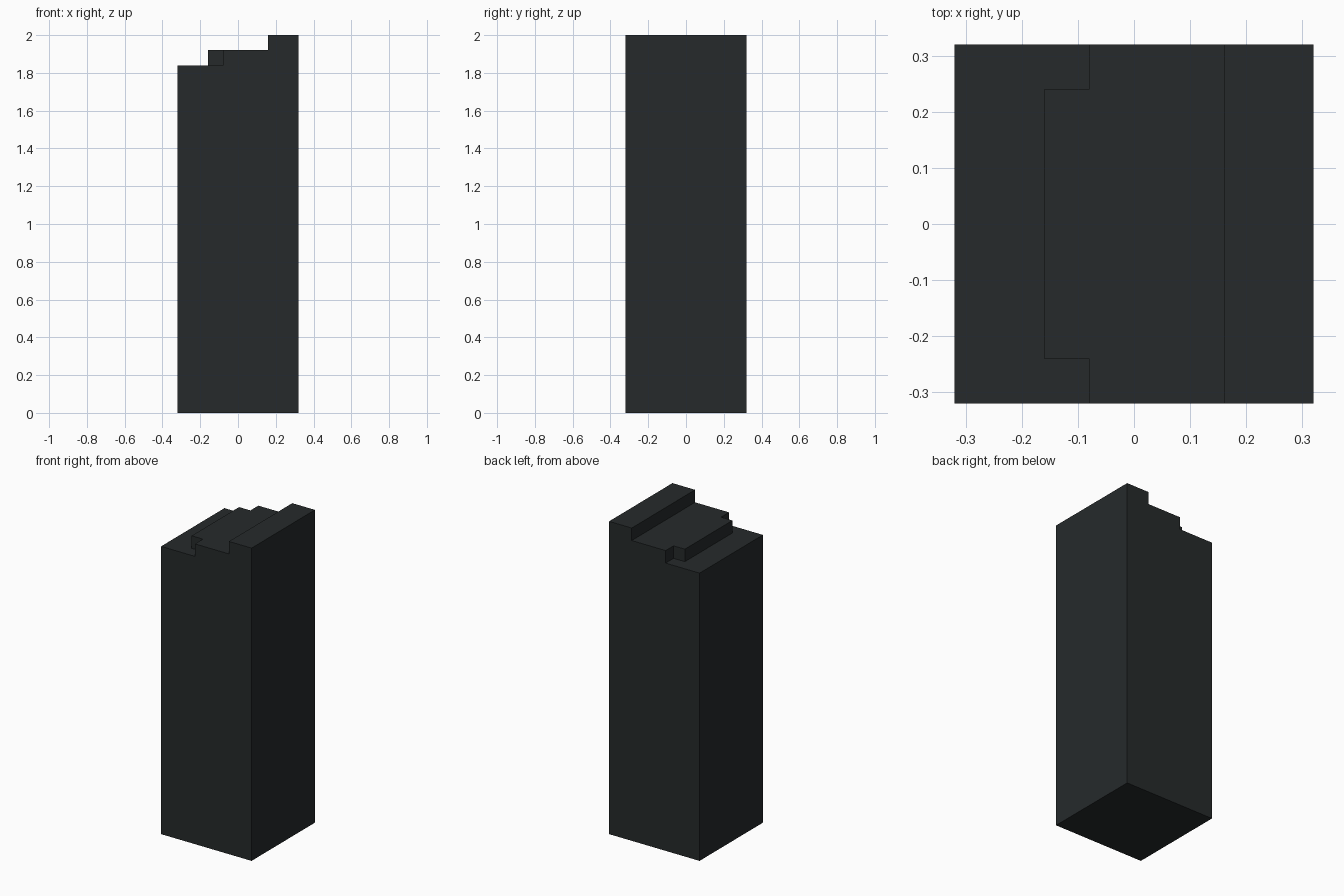
import bpy, bmesh

if "Cube" in bpy.data.objects:
    bpy.data.objects.remove(bpy.data.objects["Cube"])

HALF = 0.32
LOW, MID, TOP = 1.84, 1.92, 2.0


def prism(name, profile, y0, y1):
    """Extrude an x-z profile from y0 to y1."""
    bm = bmesh.new()
    face = bm.faces.new([bm.verts.new((x, y0, z)) for x, z in profile])
    ext = bmesh.ops.extrude_face_region(bm, geom=[face])
    for v in ext["geom"]:
        if isinstance(v, bmesh.types.BMVert):
            v.co.y = y1
    bmesh.ops.recalc_face_normals(bm, faces=bm.faces)
    mesh = bpy.data.meshes.new(name)
    bm.to_mesh(mesh)
    bm.free()
    obj = bpy.data.objects.new(name, mesh)
    bpy.context.collection.objects.link(obj)
    return obj


# Column with a stepped top
column = prism("stepped_column", [
    (-HALF, 0), (HALF, 0), (HALF, TOP), (0.16, TOP), (0.16, MID),
    (-0.16, MID), (-0.16, LOW), (-HALF, LOW)], -HALF, HALF)

# Dark stone colour
stone = bpy.data.materials.new("dark_stone")
stone.diffuse_color = (0.019, 0.023, 0.024, 1)
stone.use_nodes = True
stone.node_tree.nodes["Principled BSDF"].inputs["Base Color"].default_value = stone.diffuse_color
column.data.materials.append(stone)

# Notches at both ends of the middle step
for side, label in ((-1, "front"), (1, "back")):
    cutter = prism(label + "_notch_cutter", [
        (-0.2, LOW), (-0.08, LOW), (-0.08, TOP), (-0.2, TOP)],
        side * 0.24, side * 0.4)
    cutter.hide_render = True
    cutter.hide_set(True)
    cutter.data.materials.append(stone)
    mod = column.modifiers.new(label + "_notch", "BOOLEAN")
    mod.operation = "DIFFERENCE"
    mod.solver = "EXACT"
    mod.object = cutter
